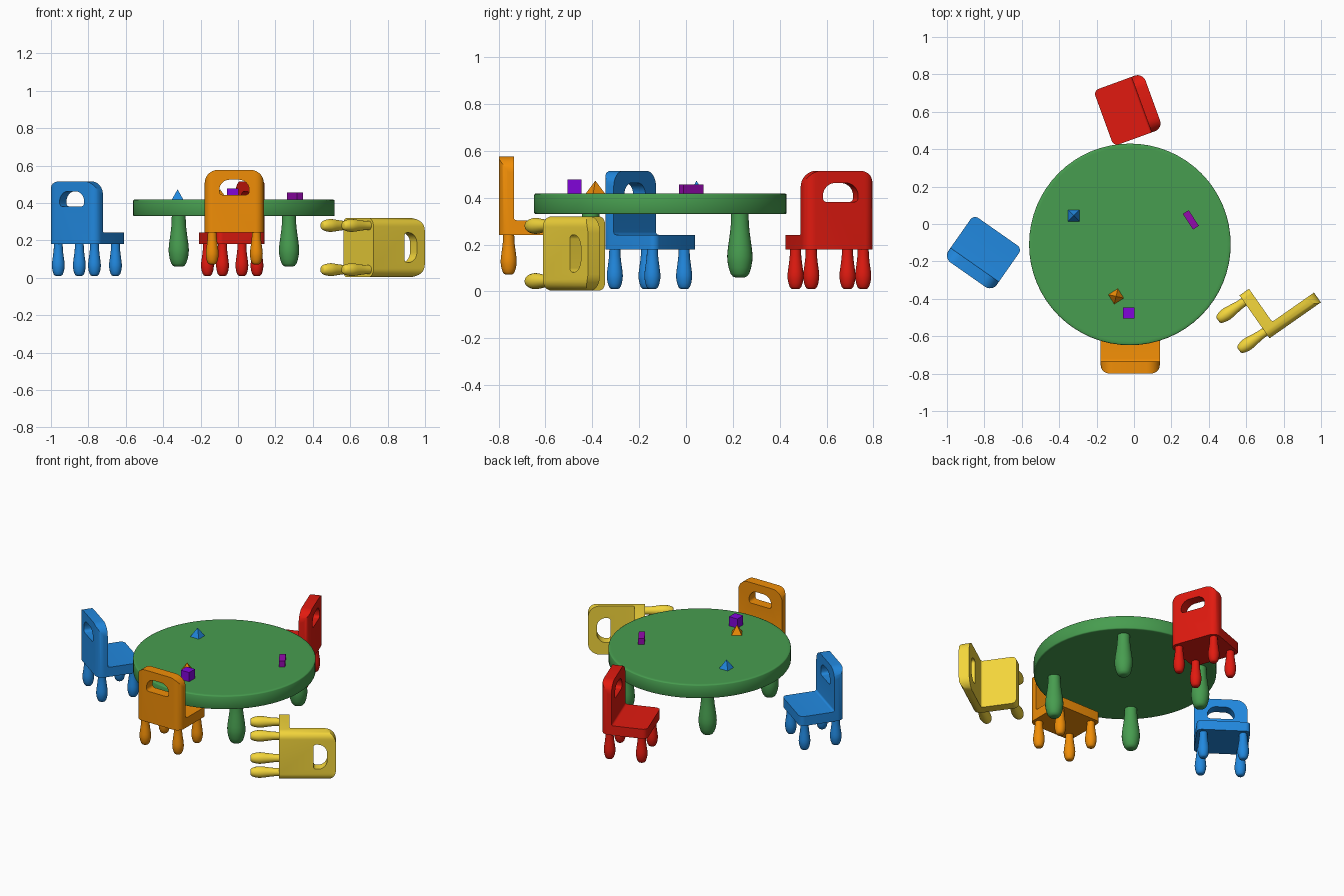
import bpy, bmesh
from math import radians, cos, sin, pi
from mathutils import Matrix, Vector

if "Cube" in bpy.data.objects:
    bpy.data.objects.remove(bpy.data.objects["Cube"])

# screen colours, converted to linear for the materials
COL = {"green": (.285, .61, .315), "red": (.88, .125, .09), "blue": (.15, .53, .87), "yellow": (.95, .83, .24),
       "orange": (.94, .55, .06), "purple": (.50, .05, .85), "plum": (.57, .07, .67)}
MATS = {}
for key, c in COL.items():
    MATS[key] = bpy.data.materials.new(key)
    MATS[key].diffuse_color = (*[v ** 2.2 for v in c], 1)


def to_mesh(bm, name):
    bmesh.ops.recalc_face_normals(bm, faces=bm.faces)
    me = bpy.data.meshes.new(name)
    bm.to_mesh(me)
    bm.free()
    return me


def smooth(me, angle=35):
    me.shade_smooth()
    me.set_sharp_from_angle(angle=radians(angle))
    return me


def add(name, me, color, mat=Matrix()):
    me = me.copy()
    if color:
        me.materials.append(MATS[color])
    ob = bpy.data.objects.new(name, me)
    ob.matrix_world = mat
    bpy.context.collection.objects.link(ob)
    return ob


def round_rect(x0, x1, y0, y1, radii, seg=8):
    # radii order: lower right, upper right, upper left, lower left
    pts = []
    for i, (x, y, sx, sy) in enumerate([(x1, y0, -1, 1), (x1, y1, -1, -1), (x0, y1, 1, -1), (x0, y0, 1, 1)]):
        r = radii[i]
        for k in range(seg + 1):
            a = -pi / 2 + i * pi / 2 + k / seg * pi / 2
            pts.append((x + sx * r + r * cos(a), y + sy * r + r * sin(a)))
    return pts


PLANES = {"xy": lambda a, b, d: (a, b, d), "xz": lambda a, b, d: (a, d, b), "yz": lambda a, b, d: (d, a, b)}


def prism(name, pts, lo, hi, plane="xy"):
    bm = bmesh.new()
    low, top = [[bm.verts.new(PLANES[plane](a, b, d)) for a, b in pts] for d in (lo, hi)]
    n = len(pts)
    bm.faces.new(low)
    bm.faces.new(top)
    for i in range(n):
        bm.faces.new((low[i], low[(i + 1) % n], top[(i + 1) % n], top[i]))
    return to_mesh(bm, name)


def lathe(name, prof, seg):
    bm = bmesh.new()
    vs = [bm.verts.new((r, 0, z)) for r, z in prof]
    es = [bm.edges.new(p) for p in zip(vs, vs[1:])]
    bmesh.ops.spin(bm, geom=vs + es, cent=(0, 0, 0), axis=(0, 0, 1), angle=2 * pi, steps=seg)
    bmesh.ops.remove_doubles(bm, verts=bm.verts, dist=1e-5)
    return to_mesh(bm, name)


# turned leg of height 1, shared by chairs and table
LEG = [(0, 0), (.07, 0), (.11, .015), (.145, .06), (.175, .15), (.193, .25), (.198, .33), (.19, .43),
       (.172, .56), (.153, .7), (.14, .83), (.135, 1), (0, 1)]
leg = smooth(lathe("leg", LEG, 24), 50)

# chair body: rounded plan, trimmed to a round-topped back with a grip hole
W, D, TOP, SEAT, UNDER = .158, .14, .505, .232, .17
body = add("chair_body", prism("body", round_rect(-W, W, -D, D, (.045, .03, .03, .045)), UNDER, TOP + .1), None)
cutters = [
    ("INTERSECT", prism("outline", round_rect(-W - .00002, W + .00002, 0, TOP, (.001, .07, .07, .001)), -1, 1, "xz")),
    ("DIFFERENCE", prism("clear", round_rect(-D + .064, 1, SEAT, 1, (.001, .001, .001, .012), 5), -1, 1, "yz")),
    ("DIFFERENCE", prism("grip", round_rect(-.08, .08, .372, .453, (.018, .055, .055, .018)), -.5, .5, "xz"))]
helpers = []
for op, me in cutters:
    h = add("cutter", me, None)
    h.hide_render = True
    m = body.modifiers.new(op, "BOOLEAN")
    m.operation, m.object, m.solver = op, h, "EXACT"
    helpers.append(h)
deps = bpy.context.evaluated_depsgraph_get()
chair_me = smooth(bpy.data.meshes.new_from_object(body.evaluated_get(deps)), 40)
for h in helpers + [body]:
    bpy.data.objects.remove(h)


def chair(color, mat):
    add(color + "_chair_seat_and_back", chair_me, color, mat)
    n = 0
    for sx in (-1, 1):
        for sy in (-1, 1):
            n += 1
            add(f"{color}_chair_leg_{n}", leg, color,
                mat @ Matrix.Translation((sx * .118, sy * .098, 0)) @ Matrix.Scale(UNDER + .004, 4))


def standing(x, y, z, deg):
    return Matrix.Translation((x, y, z)) @ Matrix.Rotation(radians(deg), 4, "Z")


# three standing chairs, one fallen on its side
chair("blue", standing(-.808, -.156, .01, -35))
chair("red", standing(-.031, .612, .01, 110))
chair("orange", standing(-.02, -.659, .072, 0))
c, s = cos(radians(35)), sin(radians(35))
fallen = Matrix(((0, -s, c), (0, c, s), (-1, 0, 0))).to_4x4()
chair("yellow", Matrix.Translation((.505, -.594, .162)) @ fallen)

# round table
TX, TY, TZ, R = -.022, -.109, .418, .539
rim = [(0, .33), (R - .02, .33), (R - .006, .33), (R - .002, .332), (R, .336),
       (R, TZ - .006), (R - .002, TZ - .002), (R - .006, TZ), (R - .02, TZ), (0, TZ)]
add("table_top", smooth(lathe("table_top", rim, 64), 60), "green", Matrix.Translation((TX, TY, 0)))
for i, (x, y) in enumerate([(-.317, -.407), (.273, -.407), (.273, .23), (-.317, .23)]):
    add(f"table_leg_{i + 1}", leg, "green", Matrix.Translation((x, y, .06)) @ Matrix.Scale(.274, 4))


# toy blocks on the table
def block(name, color, x, y, size, deg):
    h = Vector(size) / 2
    me = prism(name, [(-h.x, -h.y), (h.x, -h.y), (h.x, h.y), (-h.x, h.y)], 0, size[2])
    add(name, me, color, standing(x, y, TZ, deg))


def pyramid(name, color, x, y, side, height, deg):
    bm = bmesh.new()
    bmesh.ops.create_cone(bm, cap_ends=True, segments=4, radius1=side * .7071, radius2=0, depth=height,
                          matrix=Matrix.Translation((0, 0, height / 2)) @ Matrix.Rotation(pi / 4, 4, "Z"))
    bmesh.ops.remove_doubles(bm, verts=bm.verts, dist=1e-5)
    add(name, to_mesh(bm, name), color, standing(x, y, TZ, deg))


block("cube_block", "purple", -.028, -.476, (.06, .06, .06), 0)
block("long_block", "plum", .304, .022, (.1, .037, .038), -57)
pyramid("blue_pyramid", "blue", -.323, .045, .062, .055, 0)
pyramid("orange_pyramid", "orange", -.096, -.387, .06, .055, 32)

for m in bpy.data.materials:
    if m.users and not m.is_grease_pencil:
        m.use_nodes = True
        m.node_tree.nodes["Principled BSDF"].inputs["Base Color"].default_value = m.diffuse_color
